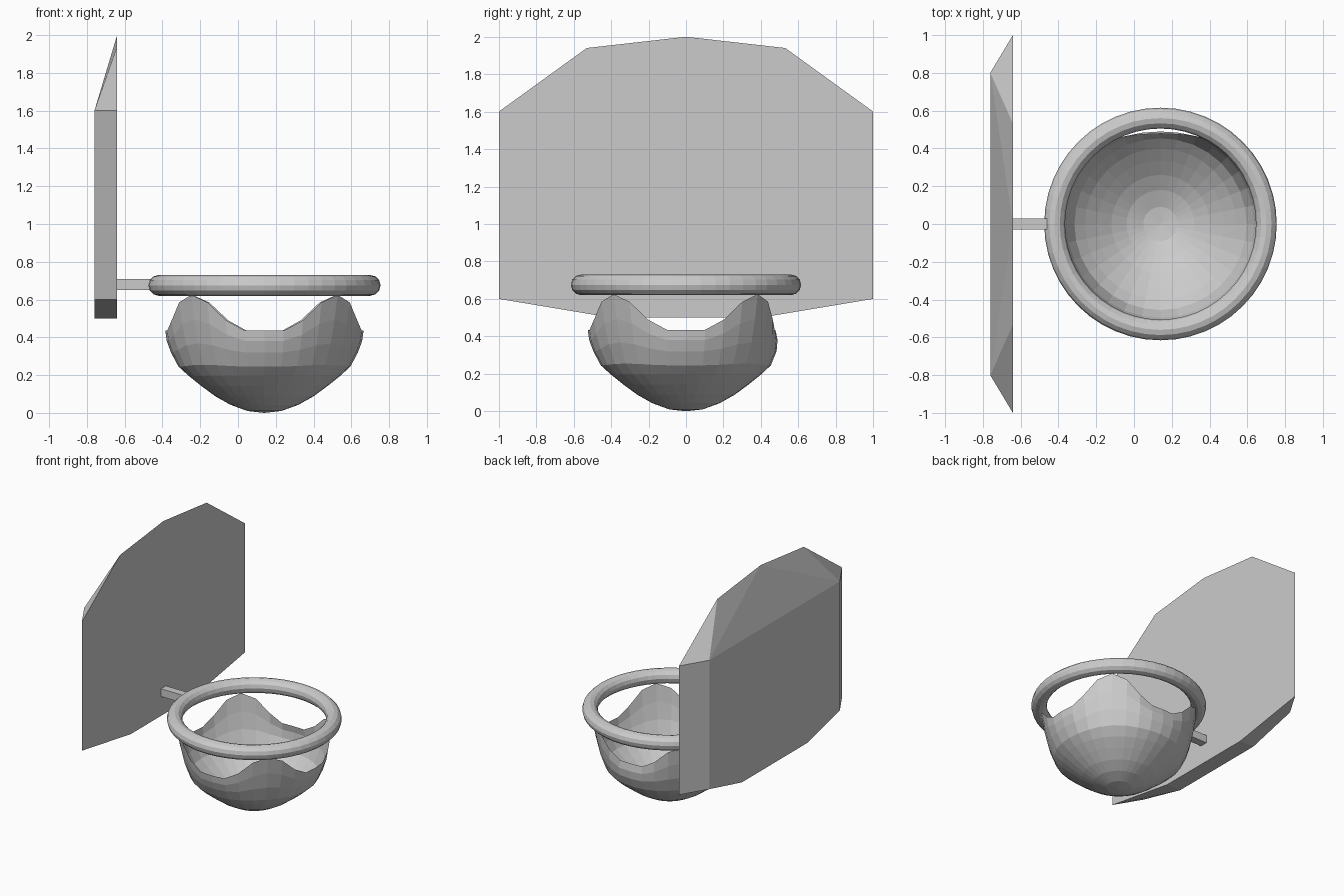
import bpy, bmesh, math

if "Cube" in bpy.data.objects:
    bpy.data.objects.remove(bpy.data.objects["Cube"])

CX = 0.14  # hoop centre along x


def make(name, verts, faces):
    me = bpy.data.meshes.new(name)
    me.from_pydata(verts, [], faces)
    bm = bmesh.new()
    bm.from_mesh(me)
    bmesh.ops.recalc_face_normals(bm, faces=bm.faces)
    bm.to_mesh(me)
    bm.free()
    ob = bpy.data.objects.new(name, me)
    bpy.context.collection.objects.link(ob)
    return ob


# backboard: front outline, smaller back outline, sloped fan on top
front = [(-.4, .5), (.4, .5), (1, .6), (1, 1.6), (.53, 1.94), (0, 2), (-.53, 1.94), (-1, 1.6), (-1, .6)]
back = [(-.4, .5), (.4, .5), (.8, .6), (.8, 1.6), (-.8, 1.6), (-.8, .6)]
verts = [(-.64, y, z) for y, z in front] + [(-.76, y, z) for y, z in back]
faces = [tuple(range(9)), tuple(range(14, 8, -1)),
         (0, 1, 10, 9), (1, 2, 11, 10), (2, 3, 12, 11),
         (3, 4, 12), (4, 5, 12), (5, 13, 12), (5, 6, 13), (6, 7, 13),
         (7, 8, 14, 13), (8, 0, 9, 14)]
make("backboard", verts, faces)

# bracket arm
bpy.ops.mesh.primitive_cube_add(size=1, location=(-.55, 0, .68))
arm = bpy.context.object
arm.name = "bracket_arm"
arm.scale = (.18, .06, .06)

# rim
bpy.ops.mesh.primitive_torus_add(major_segments=48, minor_segments=12, major_radius=.56,
                                 minor_radius=.055, location=(CX, 0, .675))
bpy.context.object.name = "rim"

# net: bowl profile (radius, height, share of the wave), four raised points
profile = [(.09, .01, 0), (.18, .043, 0), (.26, .088, 0), (.335, .143, 0), (.40, .195, 0),
           (.455, .245, .05), (.495, .32, .25), (.517, .38, .6), (.525, .435, 1)]
wave = [0, 0, .055, .15, .19]  # rise from valley to peak
N = 32
verts, faces = [(CX, 0, 0)], []
for r, z, w in profile:
    for i in range(N):
        a = 2 * math.pi * i / N
        k = i % 8
        rise = wave[min(k, 8 - k)] * w
        rad = (r + .12 * rise * w) * (1 - .09 * w * max(0, math.sin(a)) ** 6)
        verts.append((CX + rad * math.cos(a), rad * math.sin(a), z + rise))
for i in range(N):
    j = (i + 1) % N
    faces.append((0, 1 + j, 1 + i))
    for k in range(len(profile) - 1):
        b = 1 + k * N
        faces.append((b + i, b + j, b + N + j, b + N + i))
make("net", verts, faces)
